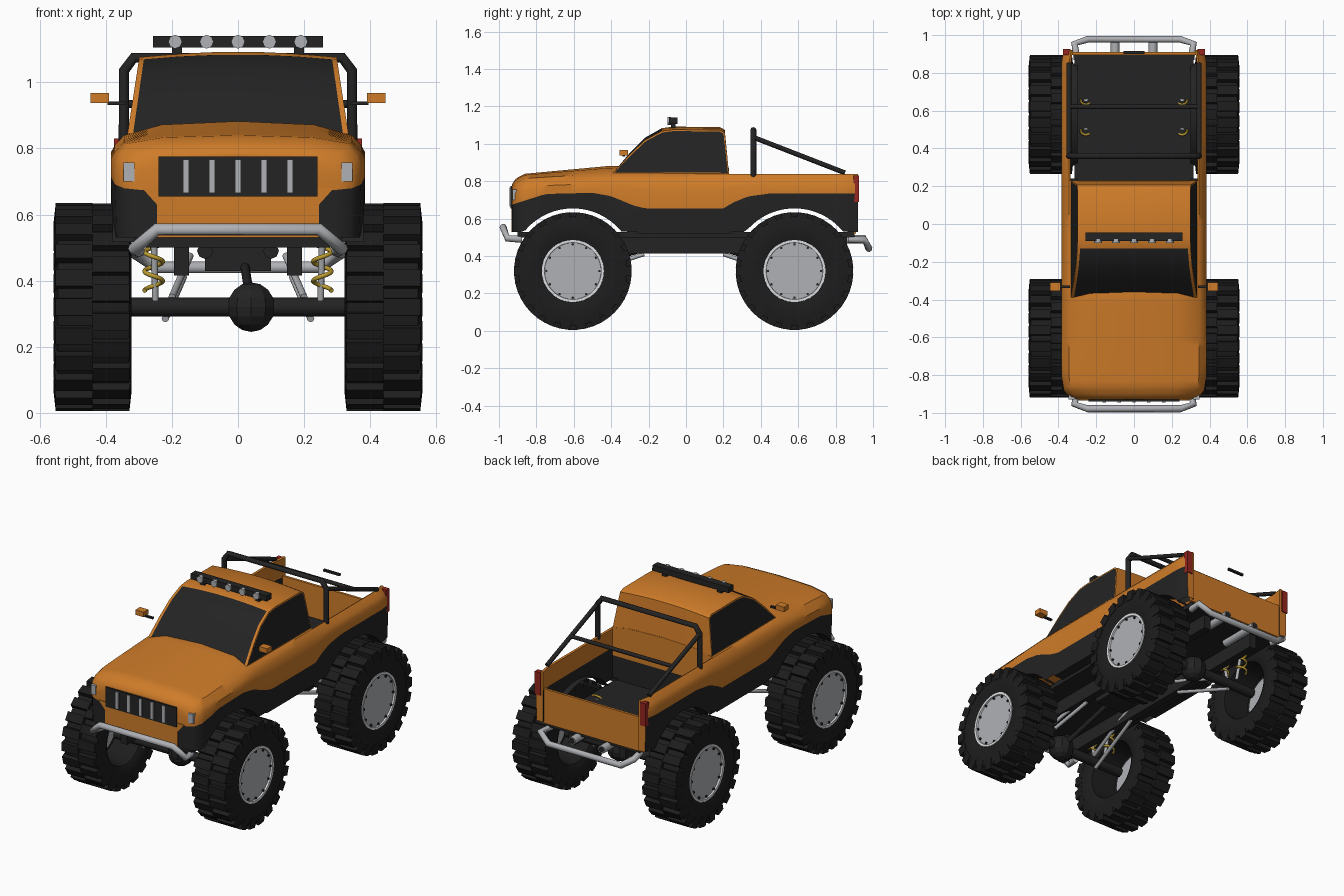
import bpy, bmesh
from math import sin, cos, pi, sqrt
from mathutils import Matrix, Vector

if "Cube" in bpy.data.objects:
    bpy.data.objects.remove(bpy.data.objects["Cube"], do_unlink=True)


def material(name, r, g, b):
    m = bpy.data.materials.new(name)
    m.use_nodes = True
    m.diffuse_color = (r, g, b, 1)
    m.node_tree.nodes["Principled BSDF"].inputs["Base Color"].default_value = (r, g, b, 1)
    return m


ORANGE = material("orange paint", .62, .2, .022)
DARK = material("dark trim", .017, .017, .017)
RUBBER = material("black rubber", .012, .012, .012)
SILVER = material("silver metal", .43, .44, .46)
PALE = material("pale rim", .72, .73, .75)
GOLD = material("gold spring", .5, .33, .03)
RED = material("red lamp", .3, .02, .015)
AXLES = (-.605, .58)
WHEEL_Z = .32


def finish(name, bm, mats, mirror=False, smooth=True):
    bmesh.ops.recalc_face_normals(bm, faces=bm.faces[:])
    me = bpy.data.meshes.new(name)
    bm.to_mesh(me)
    bm.free()
    for m in mats:
        me.materials.append(m)
    ob = bpy.data.objects.new(name, me)
    bpy.context.collection.objects.link(ob)
    if smooth:
        bpy.ops.object.select_all(action='DESELECT')
        ob.select_set(True)
        bpy.context.view_layer.objects.active = ob
        bpy.ops.object.shade_smooth_by_angle(angle=.6)
    if mirror:
        ob.modifiers.new("mirror", 'MIRROR')
    return ob


def box(name, x, y, z, mat, mirror=False):
    """Box from (min, max) ranges on each axis."""
    bm = bmesh.new()
    bmesh.ops.create_cube(bm, size=1)
    for v in bm.verts:
        v.co = [(r[0] + r[1]) / 2 + c * (r[1] - r[0]) for r, c in zip((x, y, z), v.co)]
    return finish(name, bm, [mat], mirror, False)


def tube(name, pts, r, mat, mirror=False):
    for side in ((1, -1) if mirror else (1,)):
        cu = bpy.data.curves.new(name, 'CURVE')
        cu.dimensions = '3D'
        cu.bevel_depth, cu.bevel_resolution, cu.use_fill_caps = r, 2, True
        sp = cu.splines.new('POLY')
        sp.points.add(len(pts) - 1)
        for p, q in zip(sp.points, pts):
            p.co = (q[0] * side, q[1], q[2], 1)
        cu.materials.append(mat)
        bpy.context.collection.objects.link(bpy.data.objects.new(name, cu))


def plate(name, outline, y, mat, thick=.009):
    """Flat plate facing front, outlined in x and z."""
    bm = bmesh.new()
    f = bm.faces.new([bm.verts.new((x, y, z)) for x, z in outline])
    ext = bmesh.ops.extrude_face_region(bm, geom=[f])
    bmesh.ops.translate(bm, vec=(0, thick, 0), verts=[g for g in ext["geom"] if isinstance(g, bmesh.types.BMVert)])
    return finish(name, bm, [mat], False, False)


def lerp(table, y):
    if y <= table[0][0]:
        return table[0][1]
    for (a, p), (b, q) in zip(table, table[1:]):
        if y <= b:
            return p + (q - p) * (y - a) / (b - a)
    return table[-1][1]


# Body curves along the length
HALF = [(-.93, .3), (-.915, .345), (-.88, .372), (-.8, .385), (.85, .385), (.92, .372)]
SHOULDER = [(-.93, .765), (-.91, .79), (-.86, .815), (-.7, .825), (-.4, .84)]
CROWN = [(-.93, .785), (-.91, .815), (-.86, .84), (-.7, .855), (-.4, .883), (.2, .87)]
BORDER = [(-.93, .675), (-.75, .732), (-.5, .738), (-.4, .72), (-.28, .67), (-.22, .655),
          (.2, .655), (.25, .685), (.33, .718), (.45, .735)]


def lower_edge(y):
    z = .53
    for c in AXLES:
        d = abs(y - c)
        if d < .335:
            z = max(z, WHEEL_Z + sqrt(.335 ** 2 - d * d))
    return z


def section(y, bed):
    w, s, c, b, e = (lerp(HALF, y), lerp(SHOULDER, y), lerp(CROWN, y), lerp(BORDER, y), lower_edge(y))
    pts = [(w - .005, e), (w, b), (w, (b + s) / 2), (w - .012, s - .03), (w - .04, s)]
    if bed:
        return pts + [(w - .05, s - .005), (w - .05, .72), (w - .05, e)]
    return pts + [(w * .6, s + .75 * (c - s)), (0, c)]


def body(name, stations, bed):
    bm = bmesh.new()
    rows = [[bm.verts.new((x, y, z)) for x, z in section(y, bed)] for y in stations]
    for a, b in zip(rows, rows[1:]):
        for i in range(len(a) - 1):
            f = bm.faces.new((a[i], a[i + 1], b[i + 1], b[i]))
            f.material_index = int(i == 0 or (bed and i == 6))
    for row in (rows[0], rows[-1]):
        if bed:
            bm.faces.new(row)
            continue
        mid = [bm.verts.new((0, v.co.y, v.co.z)) for v in row[:-1]] + [row[-1]]
        for i in range(len(row) - 1):
            quad = [row[i], row[i + 1], mid[i + 1], mid[i]]
            f = bm.faces.new(quad if i < len(row) - 2 else [quad[0], quad[1], quad[3]])
            f.material_index = int(i == 0)
    return finish(name, bm, [ORANGE, DARK], True)


body("front_body", [-.93, -.915, -.9, -.88] + [-.86 + i * 1.09 / 36 for i in range(37)], False)
body("bed_sides", [.23 + i * .69 / 26 for i in range(27)], True)

# Cab with windscreen and side windows
profile = [(-.39, .845), (-.3, .945), (-.22, 1.02), (-.13, 1.068), (-.07, 1.076),
           (.18, 1.074), (.207, 1.06), (.23, .84)]
columns = [-1, -.95, -.6, -.2, .2, .6, .95, 1]
bm = bmesh.new()
grid = []
for y, z in profile:
    h = (z - .84) / .24
    grid.append([bm.verts.new((t * (.335 - .037 * h), y, z + .017 * h * (1 - t * t))) for t in columns])
for i in range(len(grid) - 1):
    for j in range(len(columns) - 1):
        f = bm.faces.new((grid[i][j], grid[i][j + 1], grid[i + 1][j + 1], grid[i + 1][j]))
        f.material_index = int(i < 3 and 0 < j < len(columns) - 2)
sides = [bm.faces.new([r[k] for r in grid]) for k in (0, -1)]
bm.normal_update()
bmesh.ops.inset_individual(bm, faces=sides, thickness=.008)
for f in sides:
    f.material_index = 1
finish("cab", bm, [ORANGE, DARK])

# Floor, wheel wells and tailgate
box("underbody", (-.315, .315), (-.9, .9), (.5, .53), DARK)
box("side_sill", (.3, .378), (-.26, .24), (.52, .54), DARK, True)
for c in AXLES:
    bm = bmesh.new()
    arc = [(c + .335 * cos(a), WHEEL_Z + .335 * sin(a)) for a in [pi * (.2 + .6 * i / 16) for i in range(17)]]
    strip = [[bm.verts.new((x, y, z)) for x in (.3, .38)] for y, z in arc]
    for a, b in zip(strip, strip[1:]):
        bm.faces.new((a[0], a[1], b[1], b[0]))
    finish("wheel_well", bm, [DARK], True)
box("tailgate", (-.335, .335), (.895, .91), (.52, .73), ORANGE)
box("tailgate_handle", (-.055, .055), (.9, .915), (.828, .84), DARK)
box("tail_lamp", (.337, .375), (.895, .926), (.69, .83), RED, True)

# Nose details
plate("lower_valance", [(-.245, .53), (.245, .53), (.245, .63), (.29, .68), (-.29, .68), (-.245, .63)], -.934, ORANGE)
plate("grille", [(-.24, .655), (.24, .655), (.24, .775), (-.24, .775)], -.939, DARK)
for i in range(-2, 3):
    x = i * .079
    box("grille_bar", (x - .009, x + .009), (-.945, -.938), (.665, .767), SILVER)
box("headlight", (.313, .346), (-.928, -.9), (.7, .757), SILVER, True)

# Door mirrors
box("mirror_stalk", (.34, .395), (-.34, -.325), (.932, .942), DARK, True)
box("mirror", (.39, .446), (-.355, -.31), (.938, .968), ORANGE, True)

# Roof light bar
box("light_bar", (-.257, .257), (-.09, -.045), (1.105, 1.14), DARK)
box("light_bar_foot", (.17, .2), (-.08, -.055), (1.07, 1.11), DARK, True)
for i in range(-2, 3):
    tube("roof_lamp", [(i * .095, -.1, 1.123), (i * .095, -.08, 1.123)], .021, SILVER)

# Roll cage over the bed
tube("roll_hoop", [(.345, .36, .82), (.345, .36, 1.035), (.315, .36, 1.075), (-.315, .36, 1.075),
                   (-.345, .36, 1.035), (-.345, .36, .82)], .016, DARK)
tube("cage_brace", [(.345, .36, 1.035), (.345, .85, .845)], .013, DARK, True)
tube("cage_crossbar", [(-.345, .62, .935), (.345, .62, .935)], .012, DARK)

# Tube bumpers and exhausts
tube("front_bumper", [(.3, -.88, .49), (.315, -.955, .495), (.245, -.978, .555), (-.245, -.978, .555),
                      (-.315, -.955, .495), (-.3, -.88, .49)], .019, SILVER)
tube("rear_bumper", [(.3, .87, .49), (.315, .955, .487), (.245, .978, .44), (-.245, .978, .44),
                     (-.315, .955, .487), (-.3, .87, .49)], .019, SILVER)
tube("exhaust", [(.1, .7, .49), (.1, .96, .49)], .024, SILVER, True)
tube("exhaust_mouth", [(.1, .95, .49), (.1, .962, .49)], .018, DARK, True)
tube("front_pipe_end", [(.1, -.8, .49), (.1, -.7, .49)], .024, DARK, True)

# Chassis
box("frame_rail", (.148, .193), (-.86, .86), (.415, .5), DARK, True)
box("gearbox", (-.1, .1), (-.22, .12), (.43, .51), DARK)
for c in AXLES:
    inward = 1 if c < 0 else -1
    tube("axle", [(-.4, c, WHEEL_Z), (.4, c, WHEEL_Z)], .029, DARK)
    bm = bmesh.new()
    bmesh.ops.create_uvsphere(bm, u_segments=10, v_segments=8, radius=.075, matrix=Matrix.Translation((.04, c, WHEEL_Z)))
    finish("differential", bm, [DARK], False, False)
    tube("drive_shaft", [(.04, c, WHEEL_Z), (.02, c + inward * .42, .45)], .014, DARK)
    for z, x in ((.285, .22), (.35, .2)):
        tube("trailing_arm", [(x, c, z), (x - .055, c + inward * .38, z + .125)], .011, SILVER, True)
    for d in (-.08, .08):
        tube("shock", [(.25, c + d * .5, .34), (.255, c + d, .53)], .01, SILVER, True)
        turns = [i * pi / 6 for i in range(37)]
        tube("coil_spring", [(.255 + .028 * cos(a), c + d + .028 * sin(a), .37 + .0093 * a) for a in turns],
             .007, GOLD, True)


def lathe(bm, points, c, n, mat=0):
    """Revolve (x, radius) points around the axle at y = c."""
    rings = []
    for x, r in points:
        rings.append([bm.verts.new((x, c + r * cos(2 * pi * k / n), WHEEL_Z + r * sin(2 * pi * k / n)))
                      for k in range(n)])
    for a, b in zip(rings, rings[1:]):
        for k in range(n):
            bm.faces.new((a[k], a[k - 1], b[k - 1], b[k])).material_index = mat
    return rings


# Wheels with staggered tread lugs
for c in AXLES:
    bm = bmesh.new()
    lathe(bm, [(.5, .16), (.34, .175), (.326, .2), (.322, .26), (.33, .292), (.545, .292),
               (.556, .26), (.554, .2), (.545, .166), (.53, .16)], c, 44)
    finish("tyre", bm, [RUBBER], True)
    bm = bmesh.new()
    count = 22
    for row in (0, 1):
        for k in range(count):
            a = 2 * pi * (k + row * .5) / count
            spin = Matrix.Translation((.381 + row * .118, c, WHEEL_Z)) @ Matrix.Rotation(a, 4, 'X')
            made = bmesh.ops.create_cube(bm, size=1)["verts"]
            for v in made:
                outer = v.co.z > 0
                edge = (v.co.x > 0) == (row == 1)
                x = v.co.x * .119 - (.007 * (1 if row else -1) if outer and edge else 0)
                v.co = spin @ Vector((x, v.co.y * (.052 if outer else .058), .314 if outer else .25))
    finish("tread_lugs", bm, [RUBBER], True, False)
    bm = bmesh.new()
    lathe(bm, [(.535, .15), (.55, .152), (.55, .166), (.53, .168)], c, 36, 1)
    disc = lathe(bm, [(.5, .15), (.54, .152)], c, 36)
    for ring in disc:
        bm.faces.new(ring)
    finish("rim", bm, [SILVER, PALE], True)
    bm = bmesh.new()
    for k in range(12):
        a = 2 * pi * k / 12
        spot = Matrix.Translation((.542, c + .142 * cos(a), WHEEL_Z + .142 * sin(a)))
        bmesh.ops.create_cone(bm, cap_ends=True, segments=6, radius1=.007, radius2=.007, depth=.012,
                              matrix=spot @ Matrix.Rotation(pi / 2, 4, 'Y'))
    finish("rim_bolts", bm, [DARK], True, False)
